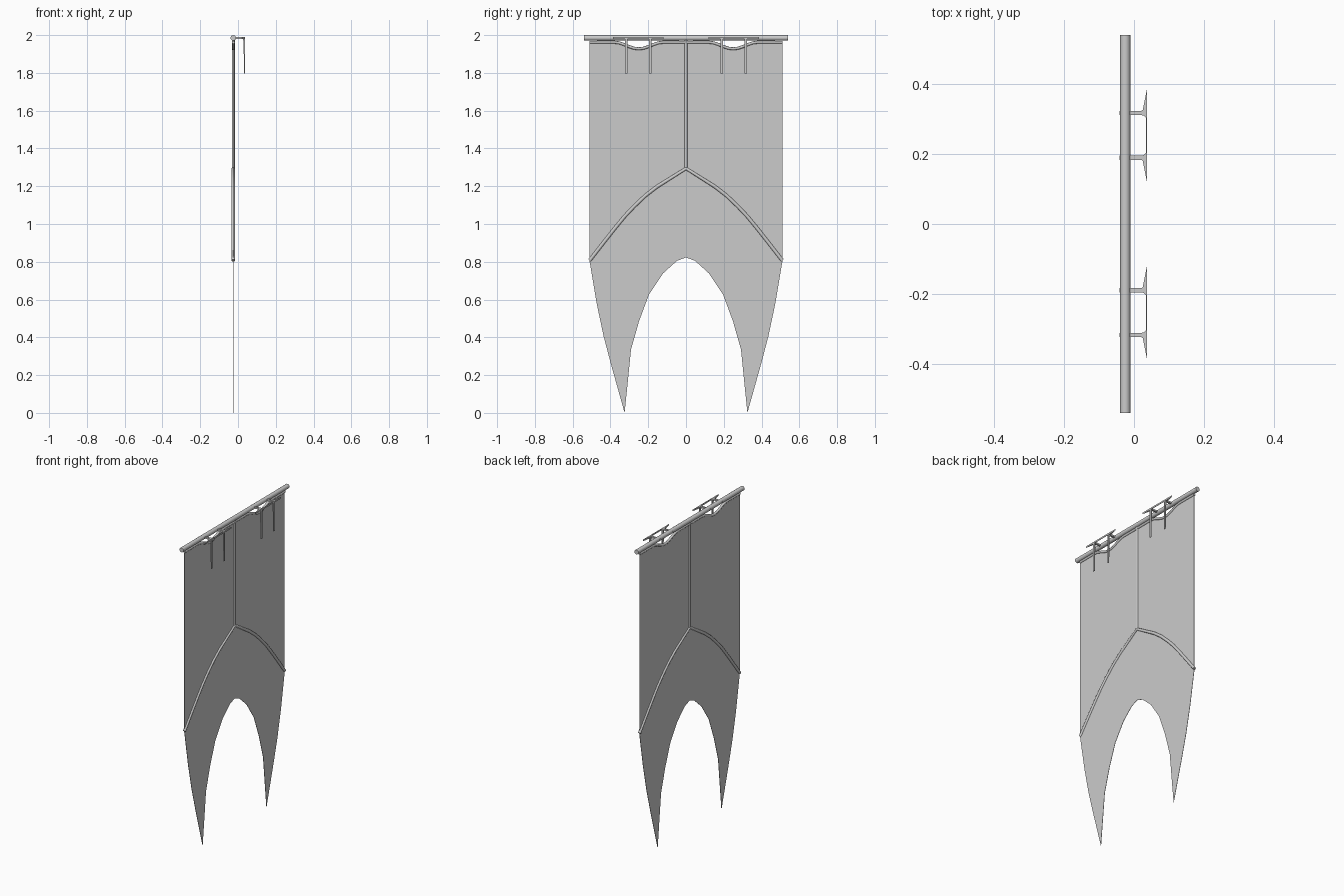
import bpy, bmesh, math
from mathutils import Vector

cube = bpy.data.objects.get("Cube")
if cube:
    bpy.data.objects.remove(cube, do_unlink=True)

X = -0.025        # plane of the cloth and pole axis
POLE_Z = 1.985


def material(name, colour):
    mat = bpy.data.materials.new(name)
    mat.use_nodes = True
    mat.diffuse_color = colour
    mat.node_tree.nodes["Principled BSDF"].inputs["Base Color"].default_value = colour
    return mat


grey = material("plain grey", (0.6, 0.6, 0.6, 1))


def add_mesh(name, bm):
    bmesh.ops.recalc_face_normals(bm, faces=bm.faces)
    mesh = bpy.data.meshes.new(name)
    bm.to_mesh(mesh)
    bm.free()
    mesh.materials.append(grey)
    obj = bpy.data.objects.new(name, mesh)
    bpy.context.collection.objects.link(obj)
    return obj


def prism(name, outline, offset):
    """Extrude a closed outline of 3D points by an offset."""
    bm = bmesh.new()
    face = bm.faces.new([bm.verts.new(p) for p in outline])
    new = bmesh.ops.extrude_face_region(bm, geom=[face])["geom"]
    verts = [v for v in new if isinstance(v, bmesh.types.BMVert)]
    bmesh.ops.translate(bm, verts=verts, vec=Vector(offset))
    return add_mesh(name, bm)


def cord(name, path, radius):
    """Round piping along (y, z) points in the cloth plane."""
    curve = bpy.data.curves.new(name, "CURVE")
    curve.dimensions = "3D"
    curve.bevel_depth = radius
    curve.bevel_resolution = 2
    curve.use_fill_caps = True
    spline = curve.splines.new("POLY")
    spline.points.add(len(path) - 1)
    for point, (y, z) in zip(spline.points, path):
        point.co = (X, y, z, 1)
    curve.materials.append(grey)
    obj = bpy.data.objects.new(name, curve)
    bpy.context.collection.objects.link(obj)


def mirrored(half):
    """Half path running from the +y side to the middle, then mirrored to -y."""
    return half + [(-y, z) for y, z in reversed(half) if y > 0]


# Pole
bpy.ops.mesh.primitive_cylinder_add(vertices=16, radius=0.0145, depth=1.08,
                                    location=(X, 0, POLE_Z),
                                    rotation=(math.pi / 2, 0, 0))
pole = bpy.context.object
pole.name = "pole"
pole.data.materials.append(grey)
bpy.ops.object.shade_smooth_by_angle()

# Cloth outline: sagging top edge, curved tails, arched cut-out
sag = [(0.25 + 0.13 * t / 5, 1.945 - 0.0175 * math.cos(math.pi * t / 5))
       for t in range(5, -6, -1)]
top = mirrored([(0.51, 1.962)] + sag + [(0, 1.962)])
tail = [(0.51, 0.8), (0.472, 0.575), (0.436, 0.405), (0.397, 0.257), (0.325, 0)]
notch = [(0.291, 0.336), (0.249, 0.484), (0.196, 0.627),
         (0.122, 0.738), (0.048, 0.805), (0, 0.823)]
bottom = mirrored(tail + notch)
prism("banner_cloth", [(X - 0.001, y, z) for y, z in top + bottom[::-1]],
      (0.002, 0, 0))

# Piping sewn on the cloth
arch = mirrored([(0.51, 0.807), (0.44, 0.897), (0.376, 0.978), (0.325, 1.04),
                 (0.275, 1.093), (0.215, 1.15), (0.153, 1.198), (0, 1.294)])
cord("arch_piping", arch, 0.0095)
cord("centre_piping", [(0, 1.29), (0, 1.975)], 0.008)
cord("top_piping", top, 0.008)

# Two hanging brackets, each a pair of arms with side points joined by a bar
bracket_half = [(0.037, 0), (0.037, 0.133), (0.025, 0.073), (0.021, 0.07),
                (-0.041, 0.07), (-0.041, 0.058), (0.021, 0.058),
                (0.028, 0.056), (0.034, 0.05), (0.034, 0)]
for label, middle in (("left", 0.253), ("right", -0.253)):
    half = bracket_half[1:-1]
    outline = half + [(x, -y) for x, y in reversed(half)]
    prism(label + "_bracket",
          [(x, middle + y, POLE_Z - 0.005) for x, y in outline], (0, 0, 0.01))
    # Tapered prongs hanging from the bracket
    for number, side in enumerate((-1, 1)):
        side_profile = [(0.026, POLE_Z + 0.004), (0.037, POLE_Z + 0.004),
                        (0.037, 1.797), (0.033, 1.797), (0.029, 1.96)]
        y = middle + side * 0.064 - 0.006
        prism(f"{label}_prong_{number + 1}",
              [(x, y, z) for x, z in side_profile], (0, 0.012, 0))
